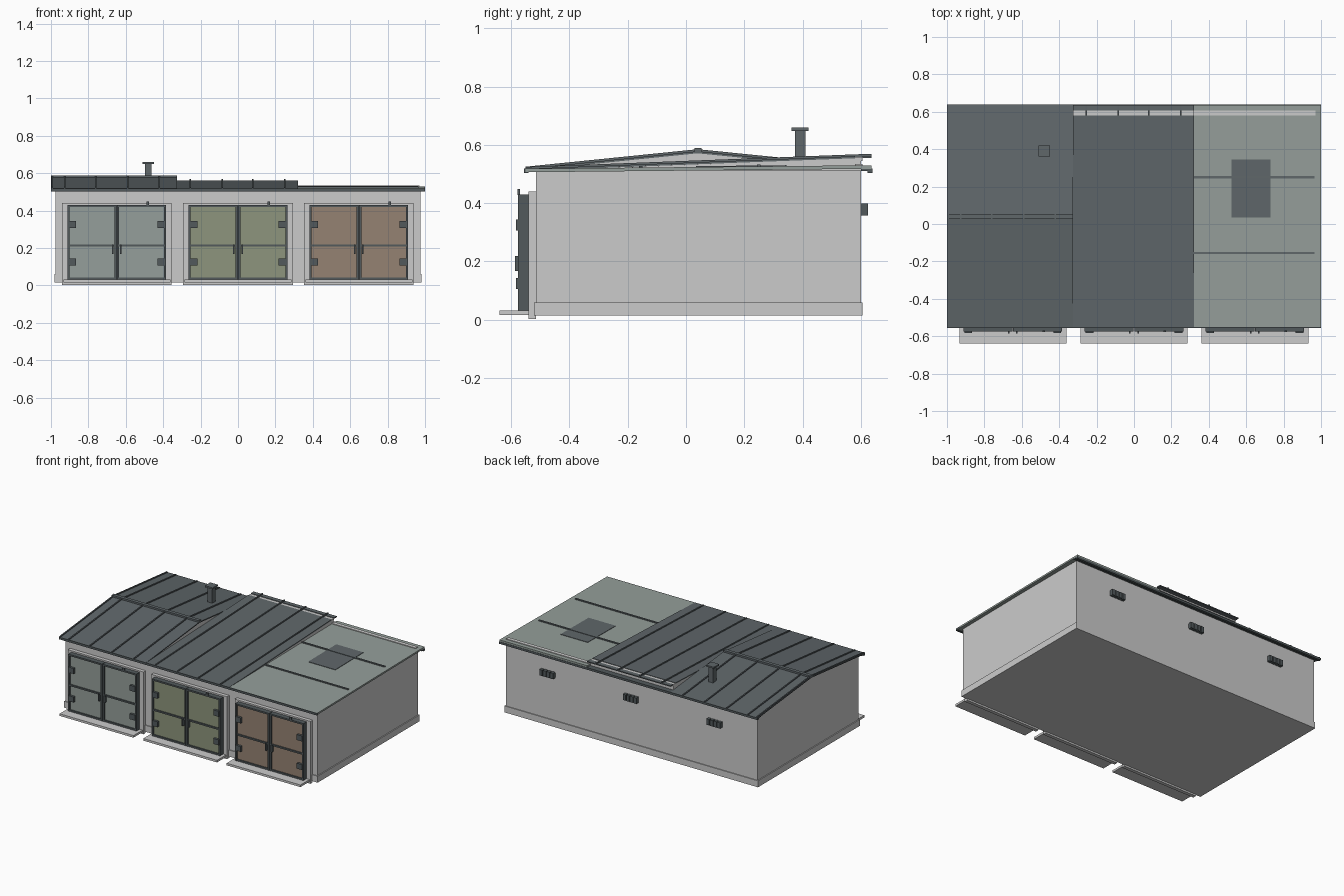
import bpy


def material(name, colour):
    m = bpy.data.materials.new(name)
    m.diffuse_color = (*colour, 1)
    return m


LIGHT = material("light_plaster", (0.60, 0.60, 0.60))
ROOF = material("slate_metal", (0.115, 0.135, 0.144))
TRIM = material("dark_trim", (0.085, 0.102, 0.108))
FELT = material("pale_grey_green", (0.30, 0.345, 0.325))
OLIVE = material("olive_paint", (0.27, 0.30, 0.205))
BROWN = material("brown_paint", (0.30, 0.225, 0.17))


def mesh(name, verts, faces, mat):
    me = bpy.data.meshes.new(name)
    me.from_pydata(verts, [], faces)
    me.materials.append(mat)
    ob = bpy.data.objects.new(name, me)
    bpy.context.collection.objects.link(ob)
    return ob


def prism(name, x0, x1, profile, mat):
    """Extrude a (y, z) outline, listed anticlockwise seen from +x, along x."""
    n = len(profile)
    verts = [(x, y, z) for x in (x0, x1) for y, z in profile]
    faces = [tuple(reversed(range(n))), tuple(range(n, 2 * n))]
    faces += [(i, (i + 1) % n, n + (i + 1) % n, n + i) for i in range(n)]
    return mesh(name, verts, faces, mat)


def box(name, x0, x1, y0, y1, z0, z1, mat):
    return prism(name, x0, x1, [(y0, z0), (y1, z0), (y1, z1), (y0, z1)], mat)


def sheet(name, x0, x1, a, b, thick, mat, lift=0.0):
    """Sloping sheet whose top runs from a to b, both (y, z)."""
    (ya, za), (yb, zb) = a, b
    za, zb = za + lift, zb + lift
    return prism(name, x0, x1, [(ya, za - thick), (yb, zb - thick), (yb, zb), (ya, za)], mat)


# Walls, plinth and eaves band
box("walls", -0.975, 0.975, -0.515, 0.60, 0.015, 0.50, LIGHT)
box("plinth", -0.982, 0.982, -0.521, 0.606, 0.015, 0.06, LIGHT)
box("eaves_band", -0.975, 0.975, -0.515, 0.60, 0.50, 0.512, LIGHT)

# Gabled left roof
FRONT, RIDGE, BACK = (-0.55, 0.518), (0.04, 0.578), (0.635, 0.518)
prism("left_gable", -0.975, -0.33,
      [(-0.515, 0.505), (0.60, 0.505), (0.60, 0.516), (0.04, 0.572), (-0.515, 0.516)], LIGHT)
sheet("left_roof_front", -1, -0.325, FRONT, RIDGE, 0.007, ROOF)
sheet("left_roof_back", -1, -0.325, RIDGE, BACK, 0.007, ROOF)
box("ridge_cap", -1, -0.325, 0.03, 0.054, 0.572, 0.589, ROOF)
for x in (-0.993, -0.925, -0.76, -0.59, -0.42):
    sheet("left_rib_front", x - 0.004, x + 0.004, FRONT, RIDGE, 0.010, ROOF, 0.007)
    sheet("left_rib_back", x - 0.004, x + 0.004, RIDGE, BACK, 0.010, ROOF, 0.007)

# Single-slope middle roof
TOP = (0.58, 0.561)
EDGE = (0.637, 0.5635)
prism("middle_wedge", -0.322, 0.318,
      [(-0.515, 0.505), (0.60, 0.505), (0.60, 0.555), (-0.515, 0.512)], LIGHT)
sheet("middle_roof", -0.325, 0.32, FRONT, TOP, 0.007, ROOF)
box("middle_back_coping", -0.325, 0.32, 0.58, 0.606, 0.545, 0.558, LIGHT)
box("middle_back_edge", -0.325, 0.32, 0.606, 0.637, 0.555, 0.562, ROOF)
for x in (-0.255, -0.085, 0.08, 0.25):
    sheet("middle_rib", x - 0.004, x + 0.004, FRONT, EDGE, 0.010, ROOF, 0.006)

# Low felt roof on the right, with joint strips and a repair patch
LOW, HIGH = (-0.55, 0.518), (0.637, 0.530)


def felt_z(y):
    return 0.518 + 0.012 * (y + 0.55) / 1.187


sheet("right_roof", 0.32, 1, LOW, HIGH, 0.012, FELT)
for y in (-0.155, 0.25):
    box("felt_strip", 0.32, 0.965, y - 0.006, y + 0.006, felt_z(y) - 0.004, felt_z(y) + 0.006, ROOF)
sheet("roof_patch", 0.52, 0.73, (0.035, felt_z(0.035)), (0.345, felt_z(0.345)), 0.006, ROOF, 0.003)
box("right_coping", 0.32, 0.97, 0.58, 0.606, 0.52, 0.534, LIGHT)

# Gutters along both eaves
box("front_gutter", -1, 1, -0.555, -0.540, 0.503, 0.518, TRIM)
box("back_gutter", -1, 1, 0.622, 0.639, 0.503, 0.518, TRIM)
box("back_soffit", -1, 1, 0.60, 0.63, 0.511, 0.518, TRIM)
box("front_soffit", -1, 1, -0.55, -0.515, 0.509, 0.515, TRIM)

# Chimney
box("chimney_pipe", -0.497, -0.463, 0.373, 0.410, 0.53, 0.65, ROOF)
box("chimney_cap", -0.510, -0.450, 0.362, 0.421, 0.648, 0.659, ROOF)

# Three garage bays, each with surround, threshold, double door and rear vent
for c, paint in ((-0.648, FELT), (0.0, OLIVE), (0.646, BROWN)):
    box("door_surround", c - 0.293, c + 0.293, -0.54, -0.515, 0.003, 0.44, LIGHT)
    box("threshold", c - 0.286, c + 0.286, -0.64, -0.54, 0.016, 0.031, LIGHT)
    box("door_backing", c - 0.262, c + 0.262, -0.548, -0.54, 0.031, 0.43, TRIM)
    for s in (-1, 1):
        inner, outer = sorted((c + s * 0.002, c + s * 0.264))
        box("door_panel", inner + 0.004, outer - 0.004, -0.567, -0.548, 0.034, 0.426, paint)
        for x in (inner, outer - 0.011):
            box("door_stile", x, x + 0.011, -0.576, -0.54, 0.031, 0.43, TRIM)
        for z in (0.031, 0.209, 0.419):
            box("door_rail", inner, outer, -0.575, -0.548, z, z + 0.011, TRIM)
        for z in (0.125, 0.325):
            h = c + s * 0.238
            box("hinge", h - 0.021, h + 0.021, -0.583, -0.565, z - 0.019, z + 0.019, TRIM)
        k = c + s * 0.022
        box("handle", k - 0.004, k + 0.004, -0.586, -0.565, 0.168, 0.218, TRIM)
    box("door_hook", c + 0.158, c + 0.172, -0.578, -0.570, 0.428, 0.448, TRIM)
    # Rear vent slats
    box("vent_plate", c - 0.054, c + 0.054, 0.60, 0.609, 0.362, 0.392, TRIM)
    for i in range(4):
        x = c - 0.042 + i * 0.028
        box("vent_slat", x - 0.011, x + 0.011, 0.60, 0.624, 0.357, 0.398, TRIM)
